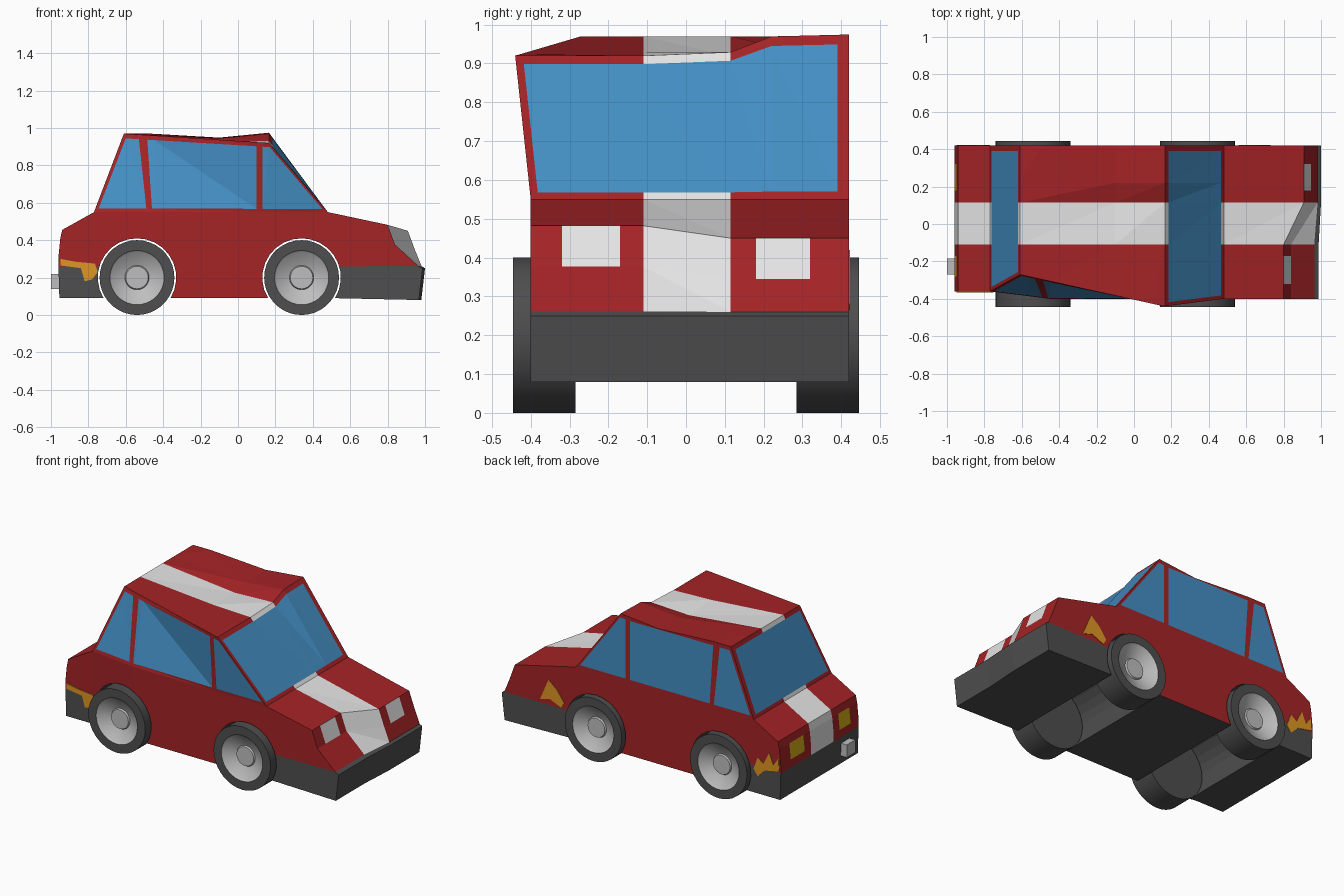
import bpy, bmesh, math
from mathutils import Vector

if "Cube" in bpy.data.objects:
    bpy.data.objects.remove(bpy.data.objects["Cube"])


def srgb(r, g, b):
    return [((c / 255 + 0.055) / 1.055) ** 2.4 for c in (r, g, b)] + [1]


MATS = {}
for name, col in {"red paint": (165, 35, 38), "blue glass": (68, 143, 196), "white paint": (230, 230, 230),
                  "dark grey": (78, 78, 78), "light grey": (190, 190, 190), "orange": (222, 150, 35),
                  "yellow": (215, 175, 25)}.items():
    m = bpy.data.materials.new(name)
    m.diffuse_color = srgb(*col)
    m.use_nodes = True
    m.node_tree.nodes["Principled BSDF"].inputs["Base Color"].default_value = m.diffuse_color
    MATS[name] = m
RED, GLASS, WHITE, DARK = range(4)


def finish(name, bm, mats):
    bmesh.ops.recalc_face_normals(bm, faces=bm.faces)
    me = bpy.data.meshes.new(name)
    bm.to_mesh(me)
    bm.free()
    for k in mats:
        me.materials.append(MATS[k])
    ob = bpy.data.objects.new(name, me)
    bpy.context.collection.objects.link(ob)
    return ob


def clamp(v):
    return max(0.0, min(1.0, v))


# ---- body: side profile with wheel arches, extruded across ----
AXLES, ARCH = (-0.54, 0.34), 0.21


def arch(cx):
    a = math.asin(0.11 / ARCH)
    n = 18
    return [(cx + ARCH * math.cos(t), 0.2 + ARCH * math.sin(t))
            for t in (math.pi + a - (math.pi + 2 * a) * i / n for i in range(n + 1))]


profile = ([(-0.955, 0.09)] + arch(AXLES[0]) + arch(AXLES[1]) +
           [(0.98, 0.08), (1.0, 0.25), (0.982, 0.26), (0.947, 0.345), (0.908, 0.45), (0.48, 0.55), (0.165, 0.97),
            (-0.61, 0.97), (-0.77, 0.55), (-0.94, 0.455), (-0.95, 0.41), (-0.96, 0.31), (-0.96, 0.26)])
bm = bmesh.new()
base = bm.faces.new([bm.verts.new((x, -0.4, z)) for x, z in profile])
ext = bmesh.ops.extrude_face_region(bm, geom=[base])
bmesh.ops.translate(bm, vec=(0, 0.82, 0), verts=[v for v in ext["geom"] if isinstance(v, bmesh.types.BMVert)])
if not any(f is base for f in bm.faces) or len([f for f in bm.faces if len(f.verts) > 10]) < 2:
    bmesh.ops.holes_fill(bm, edges=[e for e in bm.edges if e.is_boundary], sides=0)
bmesh.ops.recalc_face_normals(bm, faces=bm.faces)


def cut(co, no, test=lambda c, n: True):
    bm.normal_update()
    fs = [f for f in bm.faces if test(f.calc_center_median(), f.normal)]
    geom = set(fs)
    for f in fs:
        geom.update(f.edges)
        geom.update(f.verts)
    bmesh.ops.bisect_plane(bm, geom=list(geom), plane_co=co, plane_no=no, dist=1e-5)


def side(c, n):
    return abs(n.y) > 0.9


def upper_side(c, n):
    return abs(n.y) > 0.9 and c.z > 0.55


def screen(c, n):
    return abs(n.x) > 0.6 and c.z > 0.55


STRIPE = (-0.11, 0.115)
for y in STRIPE + (0.22,):
    cut((0, y, 0), (0, 1, 0))
for z in (0.26, 0.55):
    cut((0, 0, z), (0, 0, 1), side)
# side windows: pillar lines given as x at the sill and x at the top
LINES = [(-0.745, -0.60), (-0.49, -0.53), (-0.46, -0.485), (0.10, 0.10), (0.13, 0.13), (0.45, 0.169)]
for z in (0.57, 0.945):
    cut((0, 0, z), (0, 0, 1), upper_side)
    cut((0, 0, z), (0, 0, 1), screen)
for a, b in LINES:
    cut((a, 0, 0.57), (0.375, 0, a - b), upper_side)
for y in (-0.38, 0.39):
    cut((0, y, 0), (0, 1, 0), screen)
# lamps at both ends
LAMPS = ((-0.32, -0.17), (0.18, 0.32))
for y in sum(LAMPS, ()):
    cut((0, y, 0), (0, 1, 0), lambda c, n: abs(n.x) > 0.8 and 0.3 < c.z < 0.455)
cut((-0.1, 0, 0), (1, 0, 0), lambda c, n: n.z > 0.9 and c.z > 0.9)
for x in (-0.77, -0.45):
    cut((x, 0, 0), (1, 0, 0), lambda c, n: n.y < -0.9)

# concave side faces are split before the body is bent
bmesh.ops.triangulate(bm, faces=bm.faces[:])
bm.normal_update()


def colour(c, n):
    is_side = abs(n.y) > 0.9
    if not is_side and any(math.hypot(c.x - a, c.z - 0.2) < ARCH + 0.005 for a in AXLES):
        return DARK
    if n.z < -0.9 or (c.z < 0.26 and (c.x < -0.7 or c.x > 0.5)):
        return DARK
    if 0.57 < c.z < 0.945:
        if is_side:
            t = (c.z - 0.57) / 0.375
            xs = [a + (b - a) * t for a, b in LINES]
            return GLASS if sum(c.x > x for x in xs) % 2 else RED
        if -0.38 < c.y < 0.39:
            return GLASS
    if is_side:
        return RED
    if any(a < c.y < b for a, b in LAMPS):
        if c.x > 0.9 and 0.345 < c.z < 0.45:
            return WHITE
        if c.x < -0.9 and 0.31 < c.z < 0.41:
            return 4
    return WHITE if STRIPE[0] < c.y < STRIPE[1] else RED


for f in bm.faces:
    f.material_index = colour(f.calc_center_median(), f.normal)

# bend the body: dented nose, sagging roof, leaning near side
for v in bm.verts:
    x, y, z = v.co
    t = clamp((z - 0.55) / 0.42)
    fx = clamp((x + 0.61) / 0.77)
    low = 0.05 * clamp((0.22 - y) / 0.13) - 0.005 * clamp((y - 0.22) / 0.2)
    sag = 0.025 * max(0, 1 - abs(x + 0.1) / 0.27) * clamp((y + 0.2) / 0.3)
    v.co.z -= t * (low * fx + sag)
    if y < -0.3:
        belt = -0.40 + 0.04 * clamp((-0.45 - x) / 0.32)
        roof = -0.27 - 0.17 * fx
        v.co.y += belt + 0.40 + t * (roof - belt)
    if x > 0.85:
        d = clamp((STRIPE[1] - y) / (STRIPE[1] - STRIPE[0]))
        w = d * clamp((z - 0.255) / 0.09)
        v.co.x -= 0.095 * w + 0.013 * d
        v.co.z += 0.032 * w
finish("car_body", bm, ["red paint", "blue glass", "white paint", "dark grey", "yellow"])


# ---- wheels: lathed tyre, dished rim and hub ----
def wheel(name, cx, s):
    rings = [(0.2, 0.285), (0.2, 0.445), (0.145, 0.445), (0.135, 0.435), (0.065, 0.405), (0.06, 0.415)]
    n = 36
    b = bmesh.new()
    loops = [[b.verts.new((cx + r * math.cos(2 * math.pi * i / n), s * y, 0.2 + r * math.sin(2 * math.pi * i / n)))
              for i in range(n)] for r, y in rings]
    for k in range(len(loops) - 1):
        for i in range(n):
            j = (i + 1) % n
            f = b.faces.new((loops[k][i], loops[k][j], loops[k + 1][j], loops[k + 1][i]))
            f.material_index = 1 if k >= 2 else 0
    b.faces.new(loops[0])
    b.faces.new(loops[-1]).material_index = 1
    ob = finish(name, b, ["dark grey", "light grey"])
    bpy.ops.object.select_all(action='DESELECT')
    ob.select_set(True)
    bpy.context.view_layer.objects.active = ob
    bpy.ops.object.shade_smooth_by_angle(angle=math.radians(30))


for cx, end in zip(AXLES, ("rear", "front")):
    for s, sd in ((-1, "near"), (1, "far")):
        wheel(f"{end}_{sd}_wheel", cx, s)

# ---- exhaust pipe ----
bm = bmesh.new()
bmesh.ops.create_cube(bm, size=1)
for v in bm.verts:
    v.co = Vector((-0.97 + v.co.x * 0.06, -0.228 + v.co.y * 0.085, 0.18 + v.co.z * 0.08))
finish("exhaust", bm, ["light grey"])


# ---- flame decals: thin plates on the sides ----
def decal(name, pts, y, dy):
    b = bmesh.new()
    f = b.faces.new([b.verts.new((x, y, z)) for x, z in pts])
    r = bmesh.ops.extrude_face_region(b, geom=[f])
    bmesh.ops.translate(b, vec=(0, dy, 0), verts=[v for v in r["geom"] if isinstance(v, bmesh.types.BMVert)])
    finish(name, b, ["orange"])


decal("near_rear_flame", [(-0.95, 0.30), (-0.87, 0.285), (-0.765, 0.275), (-0.75, 0.23), (-0.78, 0.19),
                          (-0.82, 0.18), (-0.84, 0.25), (-0.95, 0.265)], -0.358, -0.007)
decal("far_rear_flame", [(-0.95, 0.27), (-0.945, 0.35), (-0.91, 0.30), (-0.88, 0.37), (-0.84, 0.29),
                         (-0.80, 0.32), (-0.77, 0.24), (-0.80, 0.20), (-0.85, 0.25)], 0.418, 0.005)
decal("far_front_flame", [(0.73, 0.28), (0.67, 0.42), (0.61, 0.37), (0.56, 0.30), (0.58, 0.265), (0.66, 0.30)],
      0.418, 0.005)
